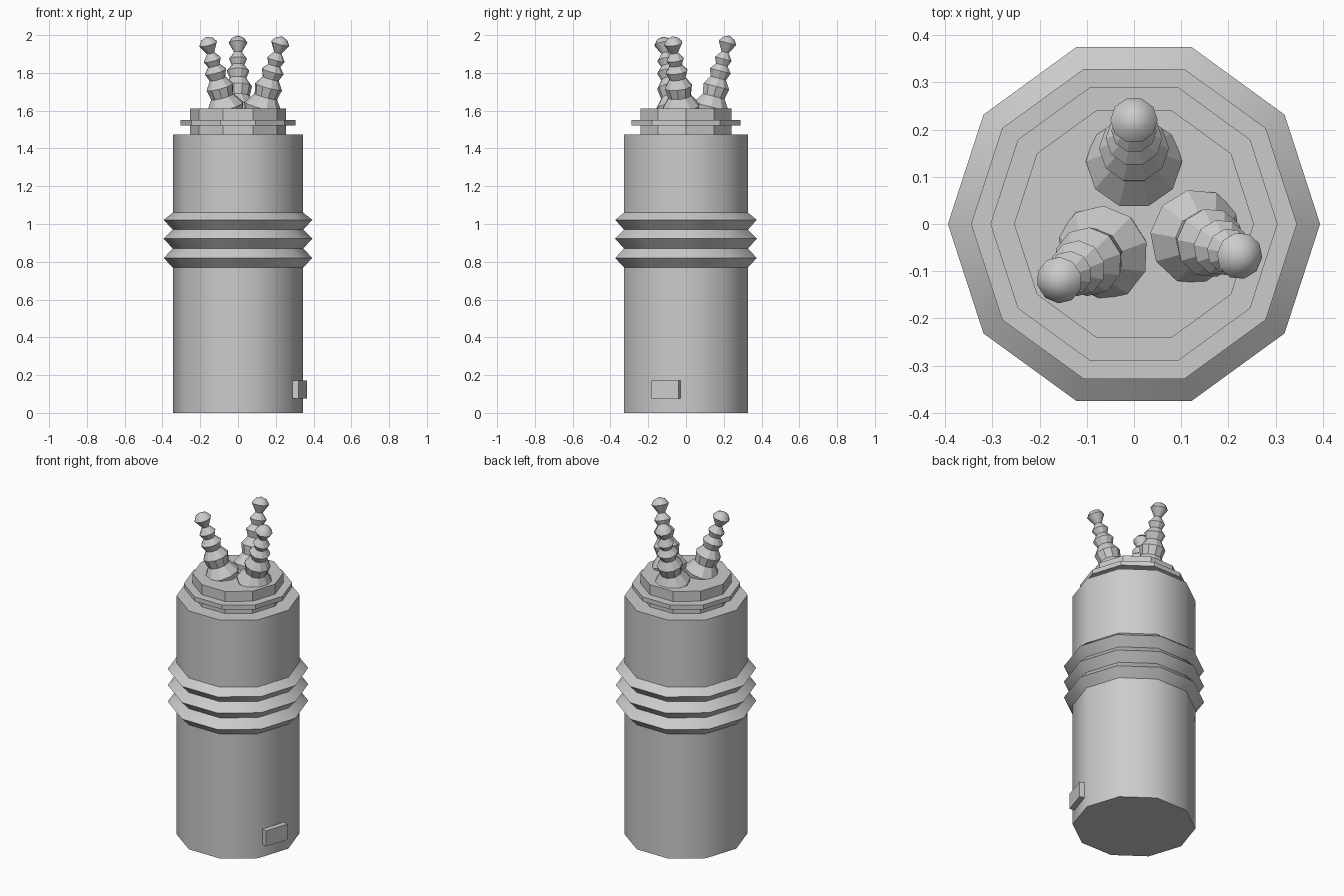
import bpy, bmesh, math
from mathutils import Vector, Matrix

if "Cube" in bpy.data.objects:
    bpy.data.objects.remove(bpy.data.objects["Cube"])

SIDES = 10


def lathe(name, profile, smooth_angle=None, matrix=None):
    """Turn a list of (radius, height) points into a ten-sided closed solid."""
    bm = bmesh.new()
    rings = []
    for r, h in profile:
        if r == 0:
            rings.append([bm.verts.new((0, 0, h))] * SIDES)
        else:
            rings.append([bm.verts.new((r * math.cos(2 * math.pi * i / SIDES),
                                        r * math.sin(2 * math.pi * i / SIDES), h))
                          for i in range(SIDES)])
    for low, high in zip(rings, rings[1:]):
        for i in range(SIDES):
            j = (i + 1) % SIDES
            quad = (low[i], low[j], high[j], high[i])
            bm.faces.new(list(dict.fromkeys(quad)))
    for ring in (rings[0], rings[-1]):
        if len(set(ring)) == SIDES:
            bm.faces.new(ring)
    bmesh.ops.recalc_face_normals(bm, faces=bm.faces)
    if matrix:
        bm.transform(matrix)
    return finish(name, bm, smooth_angle)


def finish(name, bm, smooth_angle=None):
    mesh = bpy.data.meshes.new(name)
    bm.to_mesh(mesh)
    bm.free()
    obj = bpy.data.objects.new(name, mesh)
    bpy.context.collection.objects.link(obj)
    if smooth_angle:
        bpy.ops.object.select_all(action='DESELECT')
        obj.select_set(True)
        bpy.context.view_layer.objects.active = obj
        bpy.ops.object.shade_smooth_by_angle(angle=math.radians(smooth_angle))
    return obj


# Main cylinder with three pointed ribs around its middle
R, RIB = 0.345, 0.394
body = [(R, 0), (R, 0.77)]
for peak, valley in ((0.82, 0.87), (0.922, 0.97), (1.022, 1.06)):
    body += [(RIB, peak), (R, valley)]
body.append((R, 1.475))
lathe("body", body, 38)

# Stepped cap with a thin flange
lathe("cap", [(0.254, 1.46), (0.254, 1.522), (0.304, 1.522), (0.304, 1.55),
              (0.254, 1.55), (0.254, 1.612)])

# Small box on the flat side at the lower right
bm = bmesh.new()
bmesh.ops.create_cube(bm, size=1)
bm.transform(Matrix.Rotation(math.radians(-18), 4, 'Z')
             @ Matrix.Translation((0.335, 0, 0.124))
             @ Matrix.Diagonal((0.05, 0.15, 0.096, 1)))
finish("side_box", bm)

# Three leaning, beaded stalks with rounded tips
STALK = [(0.08, -0.06), (0.102, 0.01), (0.062, 0.068), (0.074, 0.122),
         (0.044, 0.167), (0.06, 0.207), (0.033, 0.24), (0.048, 0.272),
         (0.02, 0.31)]
TIP = [(0.018, 0.305), (0.05, 0.36), (0.034, 0.385), (0, 0.4)]
stalks = {
    "back": ((0, 0.13), (0, 0.22)),
    "right": ((0.13, -0.026), (0.225, -0.068)),
    "left": ((-0.066, -0.06), (-0.16, -0.12)),
}
for side, (base, tip) in stalks.items():
    start = Vector((*base, 1.61))
    axis = Vector((*tip, 1.96)) - start
    m = Matrix.Translation(start) @ axis.to_track_quat('Z', 'Y').to_matrix().to_4x4()
    lathe(side + "_stalk", STALK, None, m)
    lathe(side + "_stalk_tip", TIP, 45, m)
